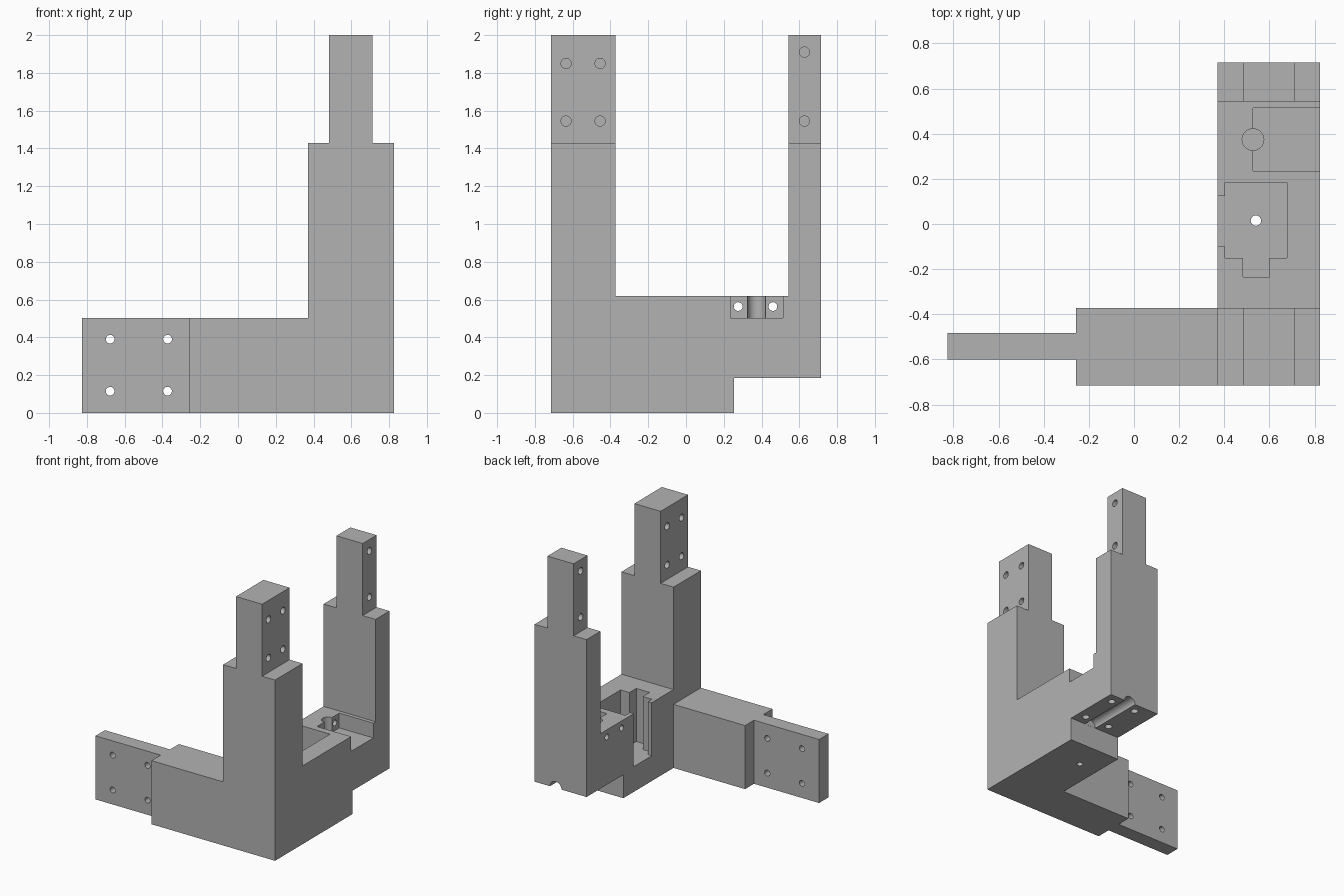
import bpy
import bmesh
from mathutils import Vector, Matrix

if "Cube" in bpy.data.objects:
    bpy.data.objects.remove(bpy.data.objects["Cube"], do_unlink=True)

grey = bpy.data.materials.new("plain_grey")
grey.use_nodes = True
color = (0.45, 0.45, 0.45, 1)
grey.diffuse_color = color
grey.node_tree.nodes["Principled BSDF"].inputs["Base Color"].default_value = color


def finish(name, bm):
    bmesh.ops.recalc_face_normals(bm, faces=bm.faces)
    mesh = bpy.data.meshes.new(name)
    bm.to_mesh(mesh)
    bm.free()
    mesh.materials.append(grey)
    obj = bpy.data.objects.new(name, mesh)
    bpy.context.collection.objects.link(obj)
    return obj


def prism(name, points, axis, lo, hi):
    """Extrude a flat outline along one axis; points hold the other two coordinates."""
    bm = bmesh.new()
    verts = []
    for p in points:
        co = list(p)
        co.insert("xyz".index(axis), lo)
        verts.append(bm.verts.new(co))
    face = bm.faces.new(verts)
    out = bmesh.ops.extrude_face_region(bm, geom=[face])
    step = Vector([hi - lo if a == axis else 0 for a in "xyz"])
    moved = [g for g in out["geom"] if isinstance(g, bmesh.types.BMVert)]
    bmesh.ops.translate(bm, verts=moved, vec=step)
    return finish(name, bm)


def box(name, x, y, z):
    return prism(name, [(x[0], y[0]), (x[1], y[0]), (x[1], y[1]), (x[0], y[1])], "z", *z)


def rod(name, start, end, radius):
    a, b = Vector(start), Vector(end)
    bm = bmesh.new()
    turn = (b - a).to_track_quat("Z", "Y").to_matrix().to_4x4()
    bmesh.ops.create_cone(bm, cap_ends=True, segments=32, radius1=radius, radius2=radius,
                          depth=(b - a).length,
                          matrix=Matrix.Translation((a + b) / 2) @ turn)
    return finish(name, bm)


def combine(target, other, operation="DIFFERENCE"):
    mod = target.modifiers.new("combine", "BOOLEAN")
    mod.operation = operation
    mod.solver = "EXACT"
    mod.object = other
    bpy.context.view_layer.objects.active = target
    bpy.ops.object.modifier_apply(modifier=mod.name)
    bpy.data.objects.remove(other, do_unlink=True)


LEFT, RIGHT = 0.37, 0.825
FRONT, BACK = -0.715, 0.715
SHOULDER = 1.43

# Base with front and rear uprights
bracket = prism("bracket_body", [
    (FRONT, 0), (0.255, 0), (0.255, 0.185), (BACK, 0.185), (BACK, 2), (0.542, 2),
    (0.542, 0.62), (-0.372, 0.62), (-0.372, 2), (FRONT, 2)], "x", LEFT, RIGHT)

# Side arm with thin mounting tongue
arm = prism("side_arm", [
    (0.6, FRONT), (-0.257, FRONT), (-0.257, -0.6), (-0.827, -0.6), (-0.827, -0.483),
    (-0.257, -0.483), (-0.257, -0.372), (0.6, -0.372)], "z", 0, 0.503)
combine(bracket, arm, "UNION")

# Shoulders beside the narrow upright ends
for x in ((0.2, 0.483), (0.712, 1)):
    combine(bracket, box("shoulder_cutter", x, (-1, 1), (SHOULDER, 2.2)))

# Deep stepped pocket, open on one side
combine(bracket, prism("pocket_cutter", [
    (0.3, -0.1), (0.403, -0.1), (0.403, -0.15), (0.483, -0.15), (0.483, -0.235),
    (0.6, -0.235), (0.6, -0.15), (0.678, -0.15), (0.678, 0.183), (0.403, 0.183),
    (0.403, 0.125), (0.3, 0.125)], "z", 0.2, 0.8))
combine(bracket, rod("drain_cutter", (0.54, 0.015, -0.1), (0.54, 0.015, 0.3), 0.023))

# Shallow rear seat with round recess and two cross holes
combine(bracket, box("seat_cutter", (0.527, 1), (0.235, 0.513), (0.503, 0.7)))
combine(bracket, rod("recess_cutter", (0.527, 0.374, 0.45), (0.527, 0.374, 0.7), 0.048))
for y in (0.276, 0.46):
    combine(bracket, rod("cross_hole_cutter", (0.2, y, 0.563), (0.6, y, 0.563), 0.023))

# Through holes in the tongue
for x in (-0.677, -0.373):
    for z in (0.115, 0.39):
        combine(bracket, rod("tongue_hole_cutter", (x, -0.8, z), (x, -0.3, z), 0.023))

# Blind holes on both sides of the upright ends
spots = [(y, z) for y in (-0.635, -0.455) for z in (1.545, 1.85)]
spots += [(0.627, z) for z in (1.545, 1.91)]
for y, z in spots:
    for outer, inner in ((0.4, 0.57), (0.8, 0.625)):
        combine(bracket, rod("blind_hole_cutter", (outer, y, z), (inner, y, z), 0.027))

# Groove and four blind holes under the rear overhang
combine(bracket, rod("groove_cutter", (0.64, 0.256, 0.185), (0.64, 0.9, 0.185), 0.05))
for x in (0.53, 0.75):
    for y in (0.335, 0.635):
        combine(bracket, rod("under_hole_cutter", (x, y, 0.1), (x, y, 0.3), 0.027))

# Smooth the round holes, keep the block edges sharp
bpy.ops.object.select_all(action="DESELECT")
bracket.select_set(True)
bpy.context.view_layer.objects.active = bracket
bpy.ops.object.shade_smooth_by_angle()
